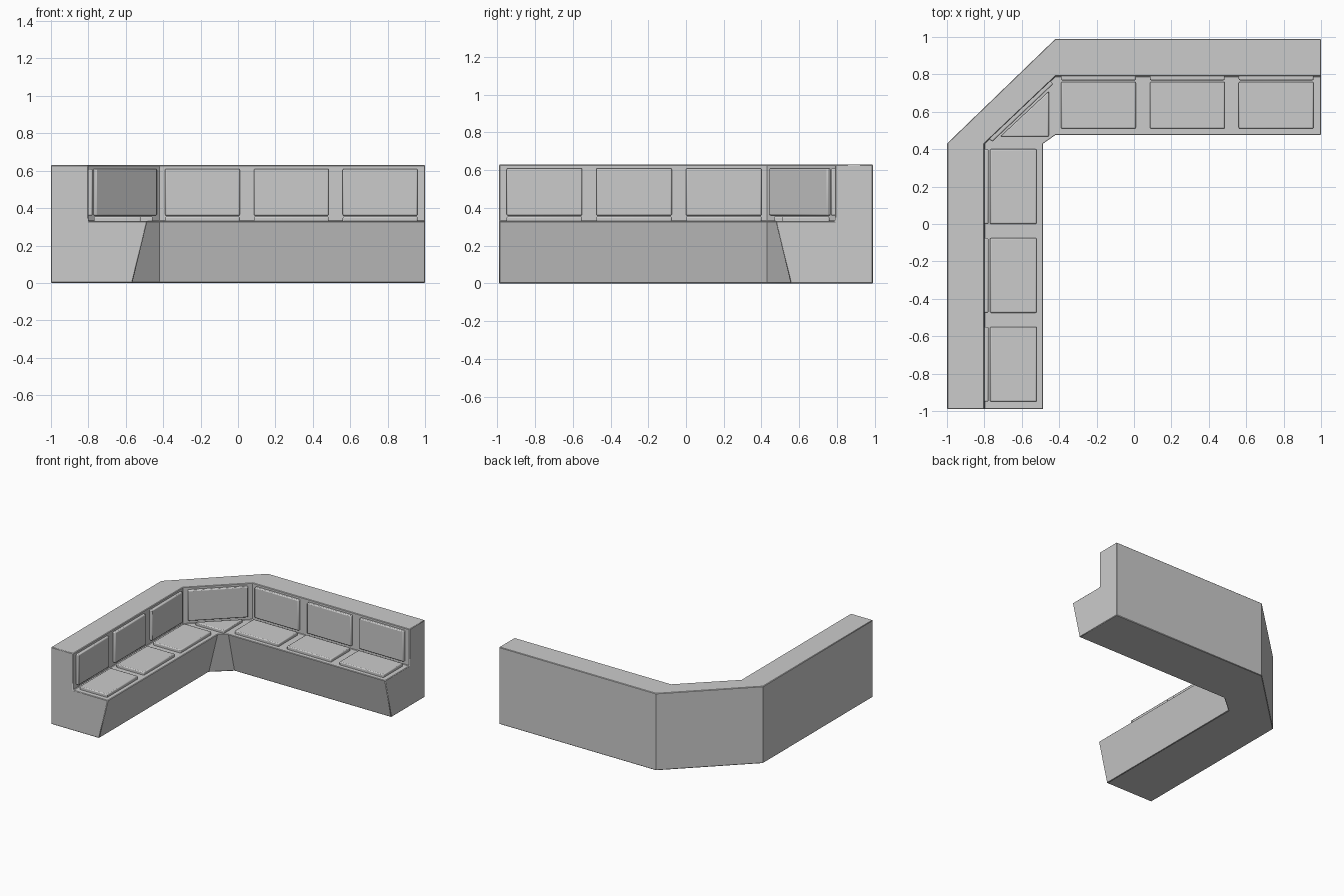
import bpy, bmesh
from mathutils import Vector

if "Cube" in bpy.data.objects:
    bpy.data.objects.remove(bpy.data.objects["Cube"])


def left(s, d, z):
    """Left arm: s runs along the bench, d is depth from the outer wall."""
    return Vector((-1 + d, s, z))


def right(s, d, z):
    """Right arm: the same coordinates mirrored over the corner diagonal."""
    return Vector((0.01 - s, 0.99 - d, z))


def loft(name, rings, bevel, segments):
    """Join equal-length rings into a closed solid with softened edges."""
    bm = bmesh.new()
    vs = [[bm.verts.new(p) for p in ring] for ring in rings]
    for a, b in zip(vs, vs[1:]):
        for i in range(len(a)):
            j = (i + 1) % len(a)
            bm.faces.new((a[i], a[j], b[j], b[i]))
    bm.faces.new(vs[0][::-1])
    bm.faces.new(vs[-1])
    bmesh.ops.recalc_face_normals(bm, faces=bm.faces)
    me = bpy.data.meshes.new(name)
    bm.to_mesh(me)
    bm.free()
    ob = bpy.data.objects.new(name, me)
    bpy.context.collection.objects.link(ob)
    mod = ob.modifiers.new("soft_edges", 'BEVEL')
    mod.width, mod.segments = bevel, segments
    mod.limit_method, mod.angle_limit = 'ANGLE', 0.9
    bpy.ops.object.select_all(action='DESELECT')
    ob.select_set(True)
    bpy.context.view_layer.objects.active = ob
    bpy.ops.object.shade_smooth_by_angle(angle=0.5)
    return ob


def pad(name, pts, offset):
    """Cushion: outline raised by offset, its root sunk into the bench."""
    offset = Vector(offset)
    pts = [Vector(p) for p in pts]
    loft(name, [[p - offset * 0.3 for p in pts], [p + offset for p in pts]], 0.007, 2)


# Bench body: one profile carried through both arms and the angled corner
profile = [(0, 0), (0.435, 0), (0.515, 0.33), (0.2, 0.33), (0.2, 0.63), (0, 0.63)]
stations = [(left, -0.99), (left, 0.43), (right, 0.43), (right, -0.99)]
loft("bench_body", [[f(s, d, z) for d, z in profile] for f, s in stations], 0.004, 1)

# Seat and back cushions, three per arm
for side, f, inward in (("left", left, (0.022, 0, 0)), ("right", right, (0, -0.022, 0))):
    for i, s in enumerate((-0.95, -0.475, 0.0)):
        e = s + 0.4
        pad(f"{side}_seat_cushion_{i + 1}",
            [f(s, 0.23, 0.33), f(e, 0.23, 0.33), f(e, 0.48, 0.33), f(s, 0.48, 0.33)],
            (0, 0, 0.025))
        pad(f"{side}_back_cushion_{i + 1}",
            [f(s, 0.2, 0.36), f(e, 0.2, 0.36), f(e, 0.2, 0.61), f(s, 0.2, 0.61)], inward)

# Corner cushions: triangular seat and angled back
pad("corner_seat_cushion", [(-0.715, 0.467, 0.33), (-0.455, 0.467, 0.33), (-0.455, 0.71, 0.33)],
    (0, 0, 0.025))
a, b = left(0.43, 0.2, 0), right(0.43, 0.2, 0)
p, q = a.lerp(b, 0.07), a.lerp(b, 0.93)
n = Vector((b.y - a.y, a.x - b.x, 0)).normalized() * 0.022
up = Vector((0, 0, 1))
pad("corner_back_cushion", [p + up * 0.36, q + up * 0.36, q + up * 0.61, p + up * 0.61], n)
